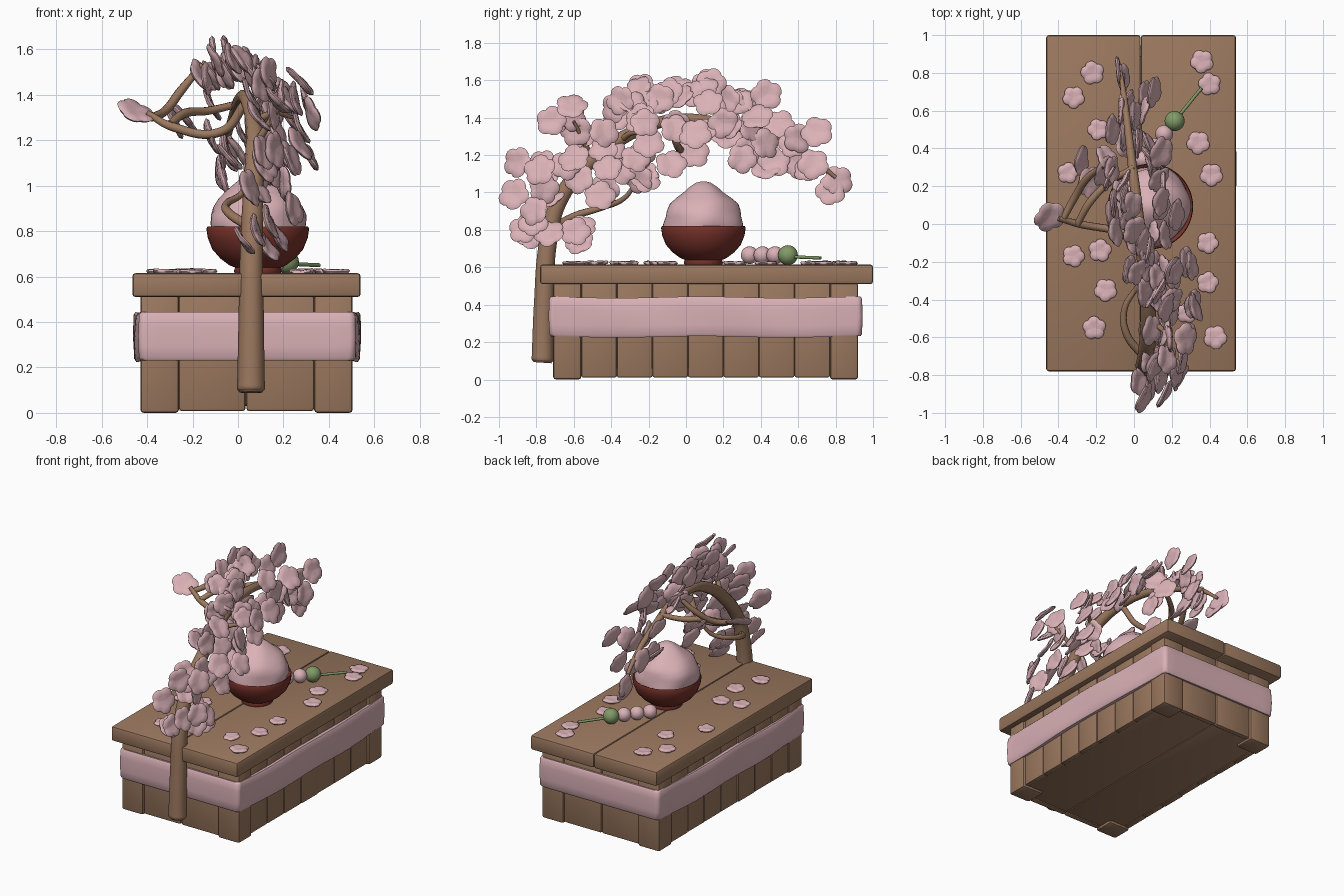
import bpy, bmesh, math, random
from mathutils import Vector, Matrix

if "Cube" in bpy.data.objects:
    bpy.data.objects.remove(bpy.data.objects["Cube"])
random.seed(4)

def material(name, col):
    m = bpy.data.materials.new(name)
    m.diffuse_color = (*col, 1)
    m.use_nodes = True
    m.node_tree.nodes["Principled BSDF"].inputs["Base Color"].default_value = m.diffuse_color
    return m

WOOD = material("wood brown", (0.33, 0.19, 0.115))
PINK = material("blossom pink", (0.70, 0.44, 0.47))
RED = material("lacquer red", (0.19, 0.032, 0.023))
GREEN = material("tea green", (0.22, 0.32, 0.135))

def make(name, bm, mat, angle=40):
    bmesh.ops.recalc_face_normals(bm, faces=bm.faces)
    me = bpy.data.meshes.new(name)
    bm.to_mesh(me)
    bm.free()
    ob = bpy.data.objects.new(name, me)
    bpy.context.collection.objects.link(ob)
    me.materials.append(mat)
    bpy.ops.object.select_all(action='DESELECT')
    ob.select_set(True)
    bpy.context.view_layer.objects.active = ob
    bpy.ops.object.shade_smooth_by_angle(angle=math.radians(angle))
    return ob

def box(name, lo, hi, mat=WOOD, bevel=0.012):
    bm = bmesh.new()
    bmesh.ops.create_cube(bm, size=1)
    for v in bm.verts:
        v.co = [(a + b) / 2 + c * (b - a) for a, b, c in zip(lo, hi, v.co)]
    bmesh.ops.bevel(bm, geom=bm.edges[:], offset=bevel, segments=2, affect='EDGES', profile=0.5)
    return make(name, bm, mat)

def tube(name, pts, mat=WOOD):
    """Tapered tube; points are (x, y, z, radius)."""
    cu = bpy.data.curves.new(name, 'CURVE')
    cu.dimensions = '3D'
    cu.bevel_depth, cu.bevel_resolution, cu.resolution_u = 1, 3, 8
    cu.use_fill_caps = True
    sp = cu.splines.new('BEZIER')
    sp.bezier_points.add(len(pts) - 1)
    for b, p in zip(sp.bezier_points, pts):
        b.co, b.radius = p[:3], p[3]
        b.handle_left_type = b.handle_right_type = 'AUTO'
    ob = bpy.data.objects.new(name, cu)
    bpy.context.collection.objects.link(ob)
    cu.materials.append(mat)
    bpy.ops.object.select_all(action='DESELECT')
    ob.select_set(True)
    bpy.context.view_layer.objects.active = ob
    bpy.ops.object.convert(target='MESH')
    bpy.ops.object.shade_smooth_by_angle(angle=math.radians(50))

def rings_mesh(bm, rings, closed_ends=True):
    """Skin a list of rings of points."""
    vs = [[bm.verts.new(p) for p in r] for r in rings]
    n = len(vs[0])
    for a, b in zip(vs, vs[1:]):
        for i in range(n):
            bm.faces.new((a[i], a[(i + 1) % n], b[(i + 1) % n], b[i]))
    if closed_ends:
        bm.faces.new(vs[0][::-1])
        bm.faces.new(vs[-1])

def lathe(name, prof, centre, mat, wobble=lambda a, z: 1, n=48):
    bm = bmesh.new()
    rings_mesh(bm, [[(centre[0] + r * wobble(a, z) * math.cos(a), centre[1] + r * wobble(a, z) * math.sin(a), z)
                     for a in (i * math.tau / n for i in range(n))] for r, z in prof])
    return make(name, bm, mat)

# Chest: core with two floor boards, corner posts, side planks, lid
box("chest_core", (-0.40, -0.68, 0.03), (0.475, 0.89, 0.52))
for i, (x0, x1) in enumerate(((-0.41, 0.034), (0.038, 0.485))):
    box(f"floor_board_{i}", (x0, -0.69, 0.018), (x1, 0.90, 0.06), bevel=0.006)
for i, x in enumerate((-0.43, 0.335)):
    for j, y in enumerate((-0.71, 0.77)):
        box(f"corner_post_{i}{j}", (x, y, 0), (x + 0.17, y + 0.15, 0.52), bevel=0.015)
for i, (x0, x1) in enumerate(((-0.26, 0.033), (0.037, 0.335))):
    for y, tag in ((-0.70, "front"), (0.87, "back")):
        box(f"{tag}_plank_{i}", (x0, y, 0.008), (x1, y + 0.04, 0.52))
step = 1.33 / 7
for i in range(7):
    y = -0.56 + i * step
    for x, tag in ((-0.422, "left"), (0.457, "right")):
        d = random.uniform(-0.004, 0.004)
        box(f"{tag}_plank_{i}", (x + d, y + 0.001, 0.012), (x + d + 0.04, y + step - 0.001, 0.52), bevel=0.007)
for i, (x0, x1) in enumerate(((-0.465, 0.035), (0.036, 0.54))):
    box(f"lid_plank_{i}", (x0, -0.78, 0.51), (x1, 1.0, 0.615), bevel=0.014)

# Cloth band wrapped round the chest, bulging along the long sides
bm = bmesh.new()
outline = []
cx, cy, hx, hy, rad = 0.04, 0.105, 0.477, 0.836, 0.03
for k, (sx, sy) in enumerate(((1, 1), (-1, 1), (-1, -1), (1, -1))):
    for i in range(6):
        a = (k + i / 5) * math.pi / 2
        outline.append(Vector((cx + sx * (hx - rad) + rad * math.cos(a), cy + sy * (hy - rad) + rad * math.sin(a), 0)))
path = []
for a, b in zip(outline, outline[1:] + outline[:1]):
    n = max(1, int((b - a).length / 0.06))
    path += [a.lerp(b, i / n) for i in range(n)]
def band_ring(z, grow):
    out = []
    for p in path:
        dx, dy = p.x - cx, p.y - cy
        bulge = 0.02 * max(0, 1 - (dy / (hy - rad)) ** 2) if abs(dx) > hx - 0.01 else 0
        wave = 0.003 * math.sin(9 * p.y + 14 * z) if bulge else 0
        out.append((p.x + (grow + bulge + wave) * math.copysign(1, dx) * (abs(dx) > hx - 0.035),
                    p.y + grow * math.copysign(1, dy) * (abs(dy) > hy - 0.035), z + 0.004 * math.sin(7 * p.y + 1)))
    return out
rings_mesh(bm, [band_ring(z, g) for z, g in ((0.24, -0.05), (0.228, -0.008), (0.24, 0), (0.29, 0.002), (0.335, 0.004),
                                              (0.38, 0.002), (0.428, 0), (0.44, -0.008), (0.43, -0.05))], False)
make("cloth_band", bm, PINK, 60)

# Bowl and heaped sweet
C = (0.087, 0.093)
lathe("bowl", [(0.10, 0.612), (0.105, 0.625), (0.10, 0.64), (0.125, 0.65), (0.165, 0.68), (0.20, 0.72), (0.22, 0.77),
               (0.226, 0.81), (0.222, 0.82), (0.212, 0.815), (0.19, 0.79)], C, RED)
lathe("heaped_sweet", [(0.18, 0.78), (0.210, 0.80), (0.213, 0.83), (0.208, 0.87), (0.198, 0.905), (0.18, 0.94),
                       (0.148, 0.97), (0.11, 1.0), (0.075, 1.03), (0.04, 1.052), (0.008, 1.06)], C, PINK,
      lambda a, z: 0.99 + 0.025 * math.sin(2 * a + 45 * z) + 0.02 * math.sin(5 * a - 20 * z))

# Dumpling skewer
d = Vector((0.155, 0.19, 0)).normalized()
g = Vector((0.215, 0.545, 0.665))
for i in range(4):
    bm = bmesh.new()
    bmesh.ops.create_uvsphere(bm, u_segments=24, v_segments=14, radius=0.053 if i == 0 else 0.047)
    bmesh.ops.translate(bm, vec=g - d * 0.088 * i, verts=bm.verts)
    make(f"dumpling_{i}", bm, PINK if i else GREEN, 80)
e = g + d * 0.225 - Vector((0, 0, 0.015))
tube("skewer_stick", [(*(g - d * 0.28), 0.009), (*e, 0.009)], GREEN)

# Tree trunk arching over the lid, and side branches
tube("trunk", [(0.057, -0.768, 0.09, 0.05), (0.057, -0.767, 0.105, 0.062), (0.058, -0.76, 0.4, 0.056),
               (0.06, -0.735, 0.75, 0.05), (0.066, -0.68, 0.95, 0.045), (0.075, -0.53, 1.15, 0.042),
               (0.07, -0.36, 1.28, 0.038), (0.04, -0.12, 1.38, 0.033), (0.01, 0.15, 1.38, 0.028),
               (-0.02, 0.4, 1.31, 0.022), (-0.05, 0.65, 1.2, 0.017), (-0.07, 0.8, 1.08, 0.01)])
branches = [
    [(0.03, -0.08, 1.36, 0.02), (-0.07, -0.04, 1.24, 0.02), (-0.29, 0.0, 1.26, 0.02), (-0.40, 0.03, 1.32, 0.014)],
    [(-0.38, 0.02, 1.30, 0.018), (-0.32, 0.13, 1.33, 0.02), (-0.25, 0.24, 1.42, 0.02), (-0.16, 0.31, 1.53, 0.013)],
    [(-0.30, 0.0, 1.27, 0.018), (-0.23, 0.12, 1.32, 0.02), (-0.13, 0.22, 1.33, 0.018), (0.0, 0.3, 1.36, 0.016)],
    [(0.05, -0.70, 0.82, 0.022), (-0.04, -0.58, 0.88, 0.02), (-0.05, -0.45, 0.92, 0.017), (0.02, -0.33, 0.97, 0.014),
     (0.06, -0.27, 1.05, 0.01)],
    [(0.07, -0.5, 1.17, 0.018), (0.14, -0.55, 1.28, 0.014), (0.20, -0.6, 1.38, 0.008)],
    [(0.07, -0.35, 1.28, 0.018), (0.16, -0.28, 1.32, 0.014), (0.24, -0.2, 1.3, 0.008)]]
for i, b in enumerate(branches):
    tube(f"branch_{i}", b)

# Five-petalled blossoms
def blossom(bm, pos, normal, r, thick=0.011, cup=0.006, n=30):
    M = Matrix.Translation(pos) @ Vector(normal).to_track_quat('Z', 'Y').to_matrix().to_4x4() \
        @ Matrix.Rotation(random.uniform(0, 6.28), 4, 'Z')
    def ring(s, h):
        out = []
        for i in range(n):
            a = i * math.tau / n
            p = abs(math.cos(2.5 * a)) ** 0.7
            q = r * s * (1 - 0.17 * s * (1 - p))
            z = h + cup * s * s + cup * s * math.sin(2 * a) - 0.003 * s * (1 - p)
            out.append(M @ Vector((q * math.cos(a), q * math.sin(a), z)))
        return out
    rings_mesh(bm, [ring(0.08, thick * 0.6), ring(0.5, thick), ring(0.88, thick * 0.9), ring(1, 0),
                    ring(0.88, -thick * 0.9), ring(0.5, -thick), ring(0.08, -thick)])

# blossom centres: (x, y, z)
near = [(.27, -.61, 1.46), (.25, -.72, 1.38), (.16, -.59, 1.33), (.16, -.9, 1.16), (.23, -.78, 1.12), (.05, -.92, .99),
        (.20, -.76, 1.02), (.24, -.81, .9), (.08, -.87, .8), (.17, -.73, .78), (.16, -.59, .79), (.15, -.57, 1.07),
        (.27, -.6, 1.18), (.19, -.46, .98), (.31, -.42, 1.13), (.13, -.35, 1.12), (.12, -.25, 1.07), (.32, -.44, 1.32),
        (.1, -.38, 1.45), (.17, -.44, 1.23), (-.03, -.24, 1.56), (.08, -.14, 1.5), (.3, -.22, 1.37), (.27, -.2, 1.26)]
far = [(.2, -.27, 1.18), (.0, -.08, 1.15), (.16, -.06, 1.34), (-.1, -.04, 1.55), (-.11, .11, 1.58), (.14, .12, 1.48),
       (.22, .05, 1.31), (-.12, .04, 1.21), (.15, .2, 1.37), (-.24, .22, 1.3), (-.16, .28, 1.48), (.02, .43, 1.52),
       (.14, .38, 1.4), (.08, .42, 1.26), (-.05, .47, 1.16), (-.12, .5, 1.36), (.05, .6, 1.29), (.1, .7, 1.32),
       (-.07, .6, 1.16), (.05, .68, 1.15), (-.08, .81, 1.06), (-.28, .34, 1.28), (.1, .3, 1.18)]
bm = bmesh.new()
for x, y, z in near + far:
    blossom(bm, (x, y, z), (1, random.gauss(-.2, .3), random.gauss(.4, .25)), random.uniform(.08, .09))
for x, y, z in near[::2] + far[::2] + near[1::3]:
    p = (x * 0.6 + random.uniform(-.04, .04), y + random.uniform(-.05, .05), z + random.uniform(-.06, .04))
    blossom(bm, p, (1, random.gauss(-.2, .35), random.gauss(.4, .3)), random.uniform(.075, .085))
for i in range(12):  # crown of the arch
    t = i / 11
    p = (.1 - .22 * t + random.uniform(-.04, .04), -.35 + .7 * t, 1.47 + .07 * math.sin(3.14 * t) + random.uniform(-.04, .03))
    blossom(bm, p, (1, random.gauss(-.2, .3), random.gauss(.5, .3)), random.uniform(.075, .085))
blossom(bm, (-.45, .04, 1.325), (.35, -.45, .8), .09)
make("blossoms", bm, PINK, 60)

# Fallen petals lying on the lid
bm = bmesh.new()
for x, y in ((-.22, .8), (-.32, .67), (.36, .86), (.4, .74), (.34, .43), (.41, .26), (.39, -.1), (.39, -.31), (.43, -.6),
             (.28, -.47), (-.21, -.55), (-.32, -.17), (-.18, -.14), (-.35, .27), (-.19, .5), (-.15, -.35)):
    blossom(bm, (x, y, .622), (random.gauss(0, .04), random.gauss(0, .04), 1), random.uniform(.056, .064), .01, .002)
make("fallen_petals", bm, PINK, 60)
